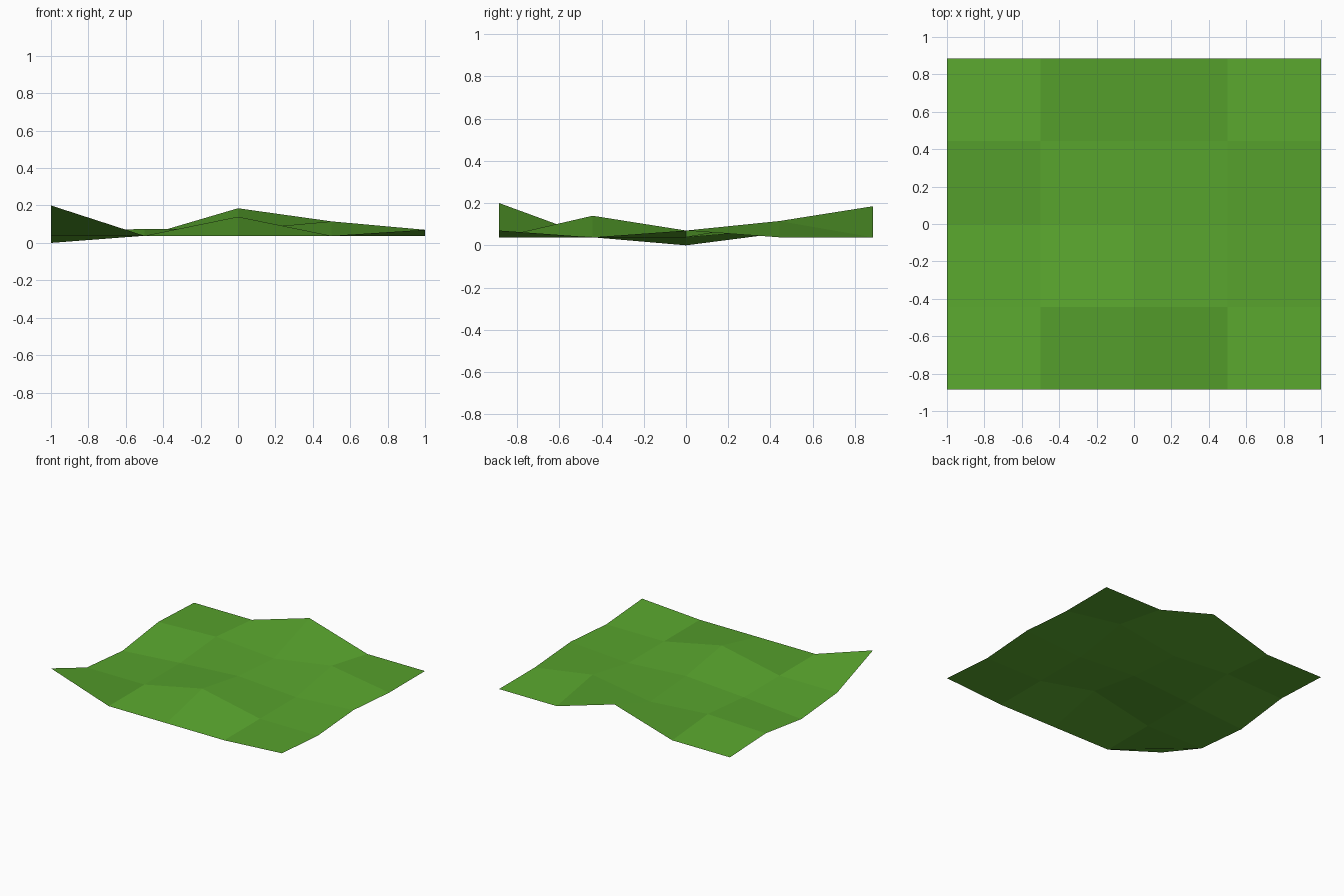
import bpy
import bmesh

cube = bpy.data.objects.get("Cube")
if cube:
    bpy.data.objects.remove(cube, do_unlink=True)

# Grass colour
grass = bpy.data.materials.new("grass_green")
color = (0.10, 0.38, 0.027, 1.0)
grass.diffuse_color = color
grass.use_nodes = True
grass.node_tree.nodes["Principled BSDF"].inputs["Base Color"].default_value = color
grass.node_tree.nodes["Principled BSDF"].inputs["Roughness"].default_value = 0.9

# Terrain: rolling patch of flat-shaded cells; rows run front to back
CELLS = 4
HALF_X, HALF_Y = 1.0, 0.885
LOW = 0.038
heights = [
    [0.2, LOW, LOW, LOW, 0.07],
    [LOW, LOW, 0.14, LOW, LOW],
    [0.0, LOW, 0.07, LOW, 0.07],
    [0.057, 0.075, LOW, 0.115, LOW],
    [LOW, LOW, 0.185, LOW, LOW],
]

bm = bmesh.new()
grid = []
for j, row in enumerate(heights):
    y = HALF_Y * (2 * j / CELLS - 1)
    grid.append([bm.verts.new((HALF_X * (2 * i / CELLS - 1), y, z))
                 for i, z in enumerate(row)])

# The first corner of each cell decides which way it creases
for j in range(CELLS):
    for i in range(CELLS):
        loop = [grid[j][i], grid[j][i + 1], grid[j + 1][i + 1], grid[j + 1][i]]
        if (i, j) != (2, 2):
            loop = loop[1:] + loop[:1]
        bm.faces.new(loop).smooth = False

bm.normal_update()
mesh = bpy.data.meshes.new("grass_ground")
bm.to_mesh(mesh)
bm.free()
mesh.materials.append(grass)
ground = bpy.data.objects.new("grass_ground", mesh)
bpy.context.collection.objects.link(ground)
